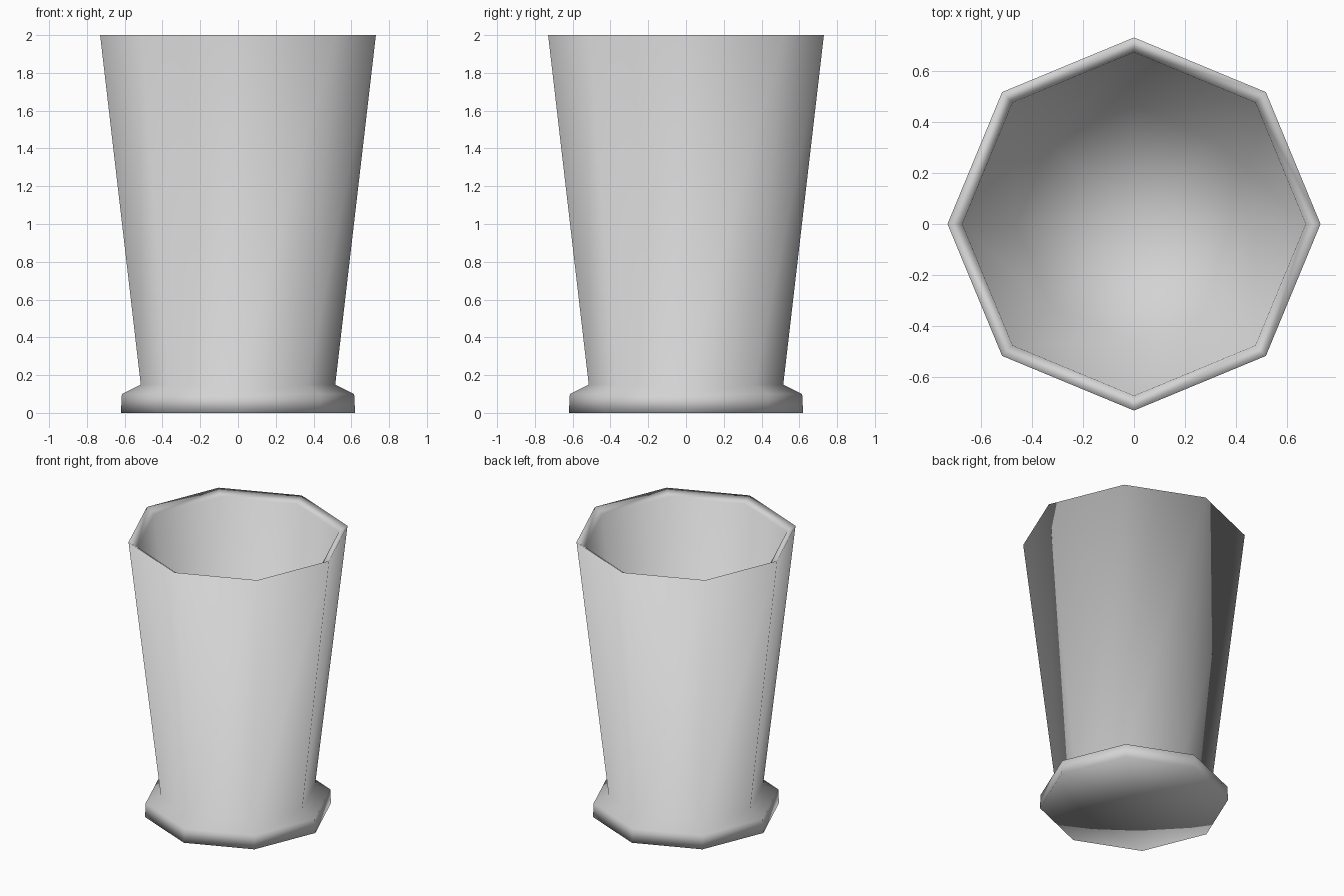
import bpy
import bmesh
import math

if "Cube" in bpy.data.objects:
    bpy.data.objects.remove(bpy.data.objects["Cube"], do_unlink=True)

SIDES = 8

# Single plain grey
grey = bpy.data.materials.new("plain_grey")
grey.use_nodes = True
colour = (0.65, 0.65, 0.65, 1)
grey.diffuse_color = colour
grey.node_tree.nodes["Principled BSDF"].inputs["Base Color"].default_value = colour


def lathe(name, profile, material):
    """Revolve a (radius, height) profile that begins and ends on the axis."""
    bm = bmesh.new()
    points = [bm.verts.new((r, 0, z)) for r, z in profile]
    edges = [bm.edges.new(pair) for pair in zip(points, points[1:])]
    bmesh.ops.spin(bm, geom=points + edges, cent=(0, 0, 0), axis=(0, 0, 1),
                   angle=math.tau, steps=SIDES, use_merge=True)
    bmesh.ops.remove_doubles(bm, verts=bm.verts[:], dist=0.0005)
    bmesh.ops.recalc_face_normals(bm, faces=bm.faces[:])
    for face in bm.faces:
        face.smooth = True
    mesh = bpy.data.meshes.new(name)
    bm.to_mesh(mesh)
    bm.free()
    mesh.materials.append(material)
    obj = bpy.data.objects.new(name, mesh)
    bpy.context.collection.objects.link(obj)
    return obj


# Tapered cup: underside, foot, outer wall, sloping rim, inner wall, floor
lathe("cup", [
    (0, 0), (0.62, 0), (0.615, 0.1), (0.515, 0.15),
    (0.73, 2), (0.672, 1.96), (0.46, 0.13), (0, 0.13),
], grey)
